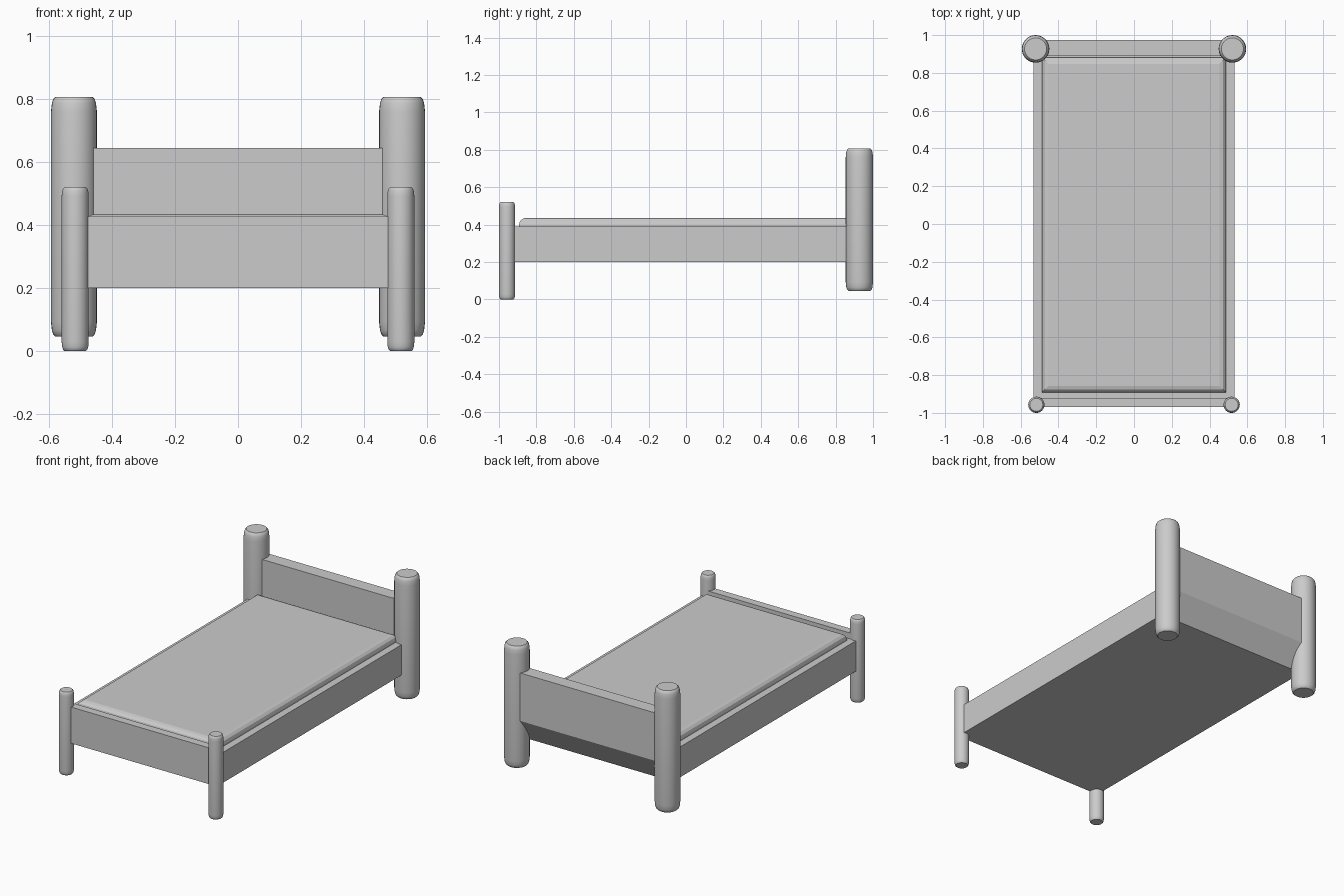
import bpy, bmesh
from math import pi

if "Cube" in bpy.data.objects:
    bpy.data.objects.remove(bpy.data.objects["Cube"])


def make_object(name, bm):
    bmesh.ops.recalc_face_normals(bm, faces=bm.faces)
    mesh = bpy.data.meshes.new(name)
    bm.to_mesh(mesh)
    bm.free()
    ob = bpy.data.objects.new(name, mesh)
    bpy.context.collection.objects.link(ob)
    return ob


def smooth(ob, angle):
    bpy.ops.object.select_all(action='DESELECT')
    bpy.context.view_layer.objects.active = ob
    ob.select_set(True)
    bpy.ops.object.shade_smooth_by_angle(angle=angle)


def extrude_x(name, profile, half_width):
    """Board made from a (y, z) outline, centred on x = 0."""
    bm = bmesh.new()
    face = bm.faces.new([bm.verts.new((-half_width, y, z)) for y, z in profile])
    out = bmesh.ops.extrude_face_region(bm, geom=[face])
    verts = [g for g in out["geom"] if isinstance(g, bmesh.types.BMVert)]
    bmesh.ops.translate(bm, verts=verts, vec=(2 * half_width, 0, 0))
    return make_object(name, bm)


def post(name, x, y, z0, z1, r):
    """Round post with softly rounded ends."""
    rim = [(0.80, 0.0), (0.90, 0.10), (0.96, 0.28), (1.0, 0.65)]
    profile = [(0, z0)] + [(r * a, z0 + r * b) for a, b in rim]
    profile += [(r * a, z1 - r * b) for a, b in reversed(rim)] + [(0, z1)]
    bm = bmesh.new()
    verts = [bm.verts.new((pr, 0, pz)) for pr, pz in profile]
    edges = [bm.edges.new(pair) for pair in zip(verts, verts[1:])]
    bmesh.ops.spin(bm, geom=verts + edges, cent=(0, 0, 0), axis=(0, 0, 1),
                   angle=2 * pi, steps=32)
    bmesh.ops.remove_doubles(bm, verts=bm.verts, dist=1e-5)
    ob = make_object(name, bm)
    ob.location = (x, y, 0)
    smooth(ob, pi / 6)


# Posts at the four corners
for side, s in (("left", -1), ("right", 1)):
    post(f"head_post_{side}", s * 0.521, 0.927, 0.045, 0.807, 0.073)
    post(f"foot_post_{side}", s * 0.517, -0.957, 0.0, 0.52, 0.043)

# Bed base with the side rails, underside sloping up at the head
extrude_x("bed_base", [(-0.97, 0.2), (0.89, 0.2), (0.975, 0.345),
                       (0.975, 0.39), (-0.97, 0.39)], 0.533)

# Low lip of the footboard and tall headboard
extrude_x("footboard", [(-0.97, 0.385), (-0.92, 0.385),
                        (-0.92, 0.427), (-0.97, 0.427)], 0.52)
extrude_x("headboard", [(0.89, 0.38), (0.975, 0.38),
                        (0.975, 0.645), (0.89, 0.645)], 0.52)

# Mattress with rounded top edges
bm = bmesh.new()
bmesh.ops.create_cube(bm, size=1)
bmesh.ops.scale(bm, verts=bm.verts, vec=(0.976, 1.775, 0.085))
bmesh.ops.translate(bm, verts=bm.verts, vec=(0, -0.005, 0.3925))
top = [e for e in bm.edges if all(v.co.z > 0.4 for v in e.verts)]
bmesh.ops.bevel(bm, geom=top, offset=0.035, segments=3, profile=0.5, affect='EDGES')
make_object("mattress", bm)
